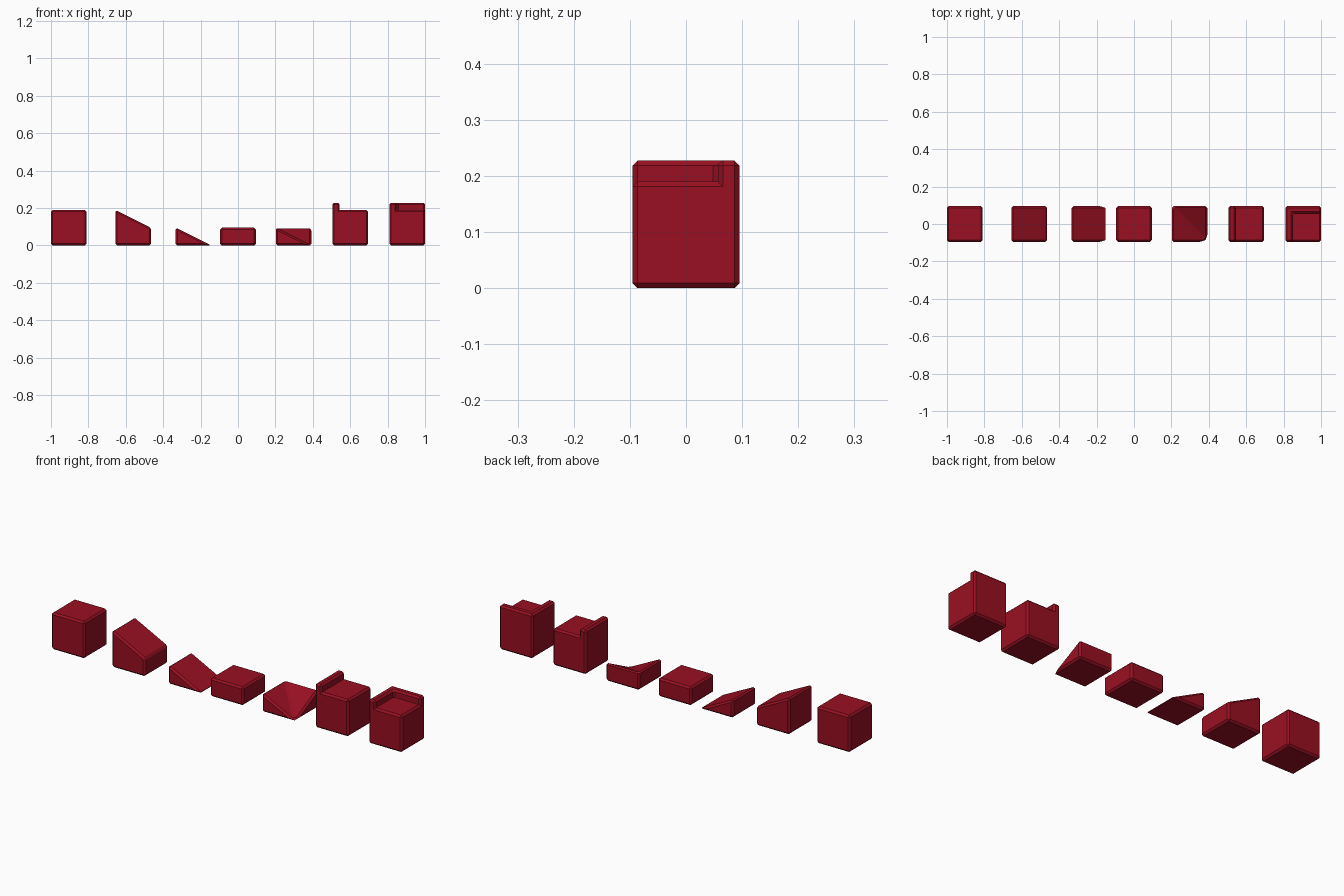
import bpy
import bmesh
from mathutils import Vector

cube = bpy.data.objects.get("Cube")
if cube:
    bpy.data.objects.remove(cube)

SIZE = 0.19
HALF = SIZE / 2
LIP = SIZE / 5
CHAMFER = 0.009

red = bpy.data.materials.new("deep red")
red.use_nodes = True
colour = (0.32, 0.005, 0.016, 1)
red.diffuse_color = colour
red.node_tree.nodes["Principled BSDF"].inputs["Base Color"].default_value = colour


def block(name, x, heights, lips=()):
    """Chamfered block; heights of front-left, front-right, back-right, back-left
    corners as seen from the front, and the sides that carry a raised lip."""
    bm = bmesh.new()
    plan = [(-HALF, -HALF), (HALF, -HALF), (HALF, HALF), (-HALF, HALF)]
    low = [bm.verts.new((px, py, 0)) for px, py in plan]
    high = [bm.verts.new((px, py, h)) for (px, py), h in zip(plan, heights)]
    bm.faces.new(low[::-1])
    for i in range(4):
        j = (i + 1) % 4
        bm.faces.new((low[i], low[j], high[j], high[i]))
    # Top, folded along a diagonal when it is not flat
    a, b, c, d = high
    if abs(a.co.z + c.co.z - b.co.z - d.co.z) > 0.001:
        bm.faces.new((a, b, d))
        bm.faces.new((b, c, d))
    else:
        bm.faces.new(high)
    bmesh.ops.remove_doubles(bm, verts=bm.verts[:], dist=0.0001)

    # Raised lips along the chosen sides
    if lips:
        for side in lips:
            bmesh.ops.bisect_plane(
                bm, geom=bm.verts[:] + bm.edges[:] + bm.faces[:],
                plane_co=Vector(side) * (HALF - LIP), plane_no=side)
        bm.normal_update()
        raised = [f for f in bm.faces if f.normal.z > 0.9 and any(
            f.calc_center_median().dot(Vector(s)) > HALF - LIP for s in lips)]
        new = bmesh.ops.extrude_face_region(bm, geom=raised)["geom"]
        bmesh.ops.translate(bm, vec=(0, 0, LIP), verts=[
            v for v in new if isinstance(v, bmesh.types.BMVert)])
        bmesh.ops.dissolve_limit(bm, angle_limit=0.01,
                                 verts=bm.verts[:], edges=bm.edges[:])
    bmesh.ops.recalc_face_normals(bm, faces=bm.faces[:])

    mesh = bpy.data.meshes.new(name)
    bm.to_mesh(mesh)
    bm.free()
    mesh.materials.append(red)
    obj = bpy.data.objects.new(name, mesh)
    obj.location.x = x
    bpy.context.collection.objects.link(obj)
    bevel = obj.modifiers.new("chamfer", "BEVEL")
    bevel.width = CHAMFER
    bevel.segments = 1
    bevel.limit_method = "ANGLE"


LEFT, BACK = (-1, 0, 0), (0, 1, 0)
S, H = SIZE, SIZE / 2
block("full_block", -0.905, (S, S, S, S))
block("upper_ramp", -0.56, (S, H, H, S))
block("lower_ramp", -0.238, (H, 0, 0, H))
block("half_block", 0, (H, H, H, H))
block("inner_corner_ramp", 0.297, (H, 0, H, H))
block("edge_lip_block", 0.6, (S, S, S, S), [LEFT])
block("corner_lip_block", 0.905, (S, S, S, S), [LEFT, BACK])
